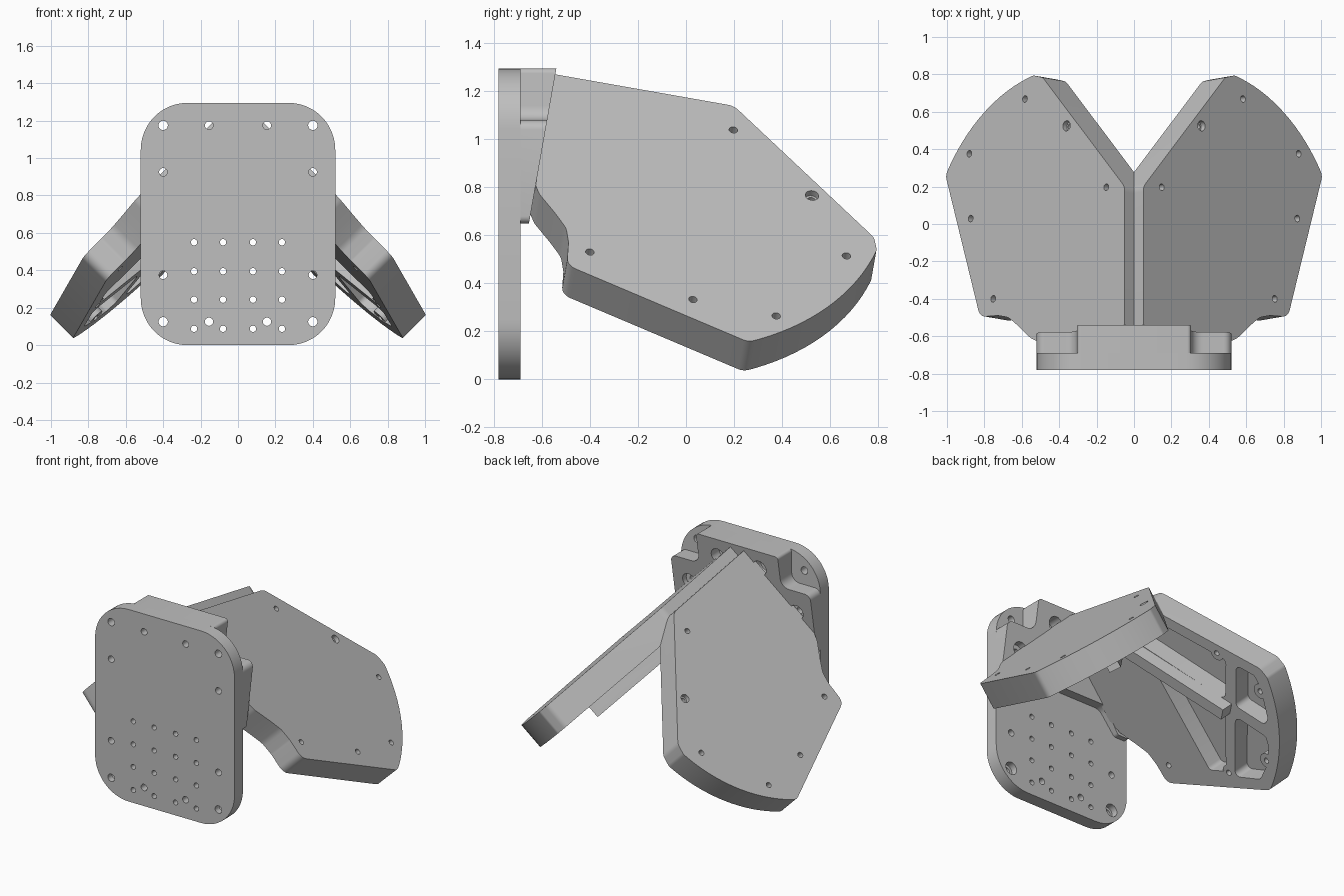
import bpy, bmesh, math
from mathutils import Vector, geometry

if "Cube" in bpy.data.objects:
    bpy.data.objects.remove(bpy.data.objects["Cube"])

grey = bpy.data.materials.new("matte_grey")
grey.diffuse_color = (0.52, 0.52, 0.52, 1)
grey.use_nodes = True
grey.node_tree.nodes["Principled BSDF"].inputs["Base Color"].default_value = grey.diffuse_color

# Wing frame: 45 degree roof slope, pitched 10 degrees (u downhill, v backward, w outward normal)
S, C, K = math.sin(math.radians(10)), math.cos(math.radians(10)), math.sqrt(0.5)
O = Vector((0, -0.55, 1.322))
U, V, N = Vector((K, -K * S, -K * C)), Vector((0, C, -S)), Vector((K, K * S, K * C))


def wing_map(a, b, c):
    return O + U * a + V * b + N * c


def front_map(a, b, c):
    return Vector((a, c, b))


def rounded(pts, radii, n=6):
    """Polygon with filleted corners."""
    if not isinstance(radii, (list, tuple)):
        radii = [radii] * len(pts)
    out = []
    for i, r in enumerate(radii):
        p = Vector(pts[i])
        a, b = Vector(pts[i - 1]) - p, Vector(pts[(i + 1) % len(pts)]) - p
        ang = a.angle(b)
        if r == 0 or ang > 3.0:
            out.append(p)
            continue
        d = min(r / math.tan(ang / 2), 0.48 * a.length, 0.48 * b.length)
        rr = d * math.tan(ang / 2)
        cen = p + (a.normalized() + b.normalized()).normalized() * (rr / math.sin(ang / 2))
        s, e = p + a.normalized() * d - cen, p + b.normalized() * d - cen
        t = s.angle_signed(e)
        for k in range(n + 1):
            w = -t * k / n
            out.append(cen + Vector((s.x * math.cos(w) - s.y * math.sin(w),
                                     s.x * math.sin(w) + s.y * math.cos(w))))
    return out


def circle(x, y, r, n=20):
    return [(x + r * math.cos(2 * math.pi * i / n), y + r * math.sin(2 * math.pi * i / n)) for i in range(n)]


def arc(p, q, bulge, n=16):
    """Circular arc from p to q bulging to the left of the direction by the given height."""
    p, q = Vector(p), Vector(q)
    h = (q - p).length / 2
    r = (h * h + bulge * bulge) / (2 * bulge)
    d = (q - p).normalized()
    left = Vector((-d.y, d.x))
    cen = (p + q) / 2 - left * (r - bulge)
    m = math.asin(h / r)
    return [cen + left * (r * math.cos(t)) + d * (r * math.sin(t))
            for t in (m * (2 * i / n - 1) for i in range(n + 1))]


def solid(name, prisms, fmap):
    """One object from several extruded outlines (points, c0, c1)."""
    bm = bmesh.new()
    for pts, c0, c1 in prisms:
        lo = [bm.verts.new(fmap(p[0], p[1], c0)) for p in pts]
        hi = [bm.verts.new(fmap(p[0], p[1], c1)) for p in pts]
        bm.faces.new(lo)
        bm.faces.new(hi)
        for i in range(len(pts)):
            bm.faces.new((lo[i - 1], lo[i], hi[i], hi[i - 1]))
    bmesh.ops.recalc_face_normals(bm, faces=bm.faces)
    me = bpy.data.meshes.new(name)
    bm.to_mesh(me)
    bm.free()
    ob = bpy.data.objects.new(name, me)
    bpy.context.collection.objects.link(ob)
    me.materials.append(grey)
    return ob


def finish(ob, steps=(), mirror=False):
    """Run the booleans in order, bake them, drop the tools, smooth the curves."""
    for op, tool in steps:
        tool.hide_render = True
        m = ob.modifiers.new(op, 'BOOLEAN')
        m.operation, m.object, m.solver, m.use_self = op, tool, 'EXACT', True
    if mirror:
        ob.modifiers.new("mirror", 'MIRROR')
    bpy.context.view_layer.update()
    me = bpy.data.meshes.new_from_object(ob.evaluated_get(bpy.context.evaluated_depsgraph_get()))
    ob.modifiers.clear()
    ob.data = me
    me.materials.clear()
    me.materials.append(grey)
    for _, tool in steps:
        bpy.data.objects.remove(tool)
    bpy.ops.object.select_all(action='DESELECT')
    ob.select_set(True)
    bpy.context.view_layer.objects.active = ob
    bpy.ops.object.shade_smooth_by_angle(angle=math.radians(30))


# Front mounting plate with screw holes and a 4 x 4 grid of small holes
plate = solid("front_plate", [(rounded([(-.52, 0), (.52, 0), (.52, 1.295), (-.52, 1.295)], .25, 12),
                               -.78, -.69)], front_map)
holes = []
for s in (-1, 1):
    for x, z, r in ((.4, 1.175, .025), (.155, 1.175, .022), (.4, .925, .022),
                    (.4, .375, .022), (.155, .125, .022), (.4, .125, .025)):
        holes.append((circle(s * x, z, r), -.9, -.6))
    holes.append((circle(s * .4, .125, .043), -.735, -.6))
    for x in (.08, .235):
        holes += [(circle(s * x, z, .017), -.9, -.6) for z in (.087, .243, .395, .55)]
finish(plate, [('DIFFERENCE', solid("plate_holes", holes, front_map))])


# Wedge block behind the plate: notched top corners, arched underside, slanted back
def wedge_map(a, b, c):
    return Vector((a, -.69 if c < .5 else -.54 - .177 * (1.295 - b), b))


half = [(.305, 1.295), (.305, 1.08), (.52, 1.08), (.52, .65), (.42, .65), (.3, .8)]
rad = [.02, .06, .04, .03, .03, .08]
outline = half + [(-x, z) for x, z in reversed(half)]
block = solid("wedge_block", [(rounded(outline, rad + rad[::-1]), 0, 1)], wedge_map)
holes = []
for s in (-1, 1):
    for x, z in ((.155, 1.175), (.4, .925)):
        holes += [(circle(s * x, z, .022), -.8, -.4), (circle(s * x, z, .05), -.645, -.4)]
finish(block, [('DIFFERENCE', solid("block_holes", holes, front_map))])

# Wing: outline on the sloped plane, with a circular outer edge
rim = arc((.76, 1.46), (1.425, 1.0), .085)
wing_pts = [(.07, -.005), (.07, .77), (.69, 1.44)] + rim + [
    (1.165, .2), (1.03, .19), (.95, .17), (.87, .11), (.78, .035), (.69, -.005)]
wing_rad = [0, .07, .06] + [.04] + [0] * (len(rim) - 2) + [.06] + [.06, .06, .1, .1, .1, .1]
wing = solid("wings", [(rounded(wing_pts, wing_rad), -.175, 0)], wing_map)

# Four underside pockets between the rim and the crossed ribs
pockets = [
    [(.25, .53), (.25, .86), (.57, 1.2), (.80, 1.025)],
    [(.62, 1.26), (.72, 1.365), (.8, 1.365), (1.0, 1.29), (1.03, 1.24), (.86, 1.085)],
    [(.92, 1.035), (1.1, 1.197), (1.17, 1.175), (1.28, 1.07), (1.34, .97), (1.27, .775)],
    [(.865, .98), (1.22, .725), (1.18, .6), (.47, .58)]]
pocket_tool = solid("pocket_tool", [(rounded(p, .035), -.4, -.055) for p in pockets], wing_map)

# Screw bosses and the deep diagonal beam
screws = [(.21, .785), (.51, 1.155), (.825, 1.34), (1.245, 1.095), (1.235, .742), (1.065, .285)]
bosses = solid("bosses", [(circle(u, v, .05), -.17, -.02) for u, v in screws], wing_map)
beam = solid("beam", [([(.074, .364), (.126, .308), (.89, 1.005), (.838, 1.061)], -.262, -.03)], wing_map)

# Through holes, one counterbored, and the cut along the centre plane
holes = [(circle(u, v, .018), -.4, .1) for u, v in screws] + [(circle(.51, 1.155, .028), -.03, .1)]
drill = solid("drill", holes, wing_map)
trim = solid("trim", [([(-2, -1), (0, -1), (0, 3), (-2, 3)], -2, 2)], front_map)
finish(wing, [('DIFFERENCE', pocket_tool), ('UNION', bosses), ('UNION', beam),
              ('DIFFERENCE', drill), ('DIFFERENCE', trim)], mirror=True)
